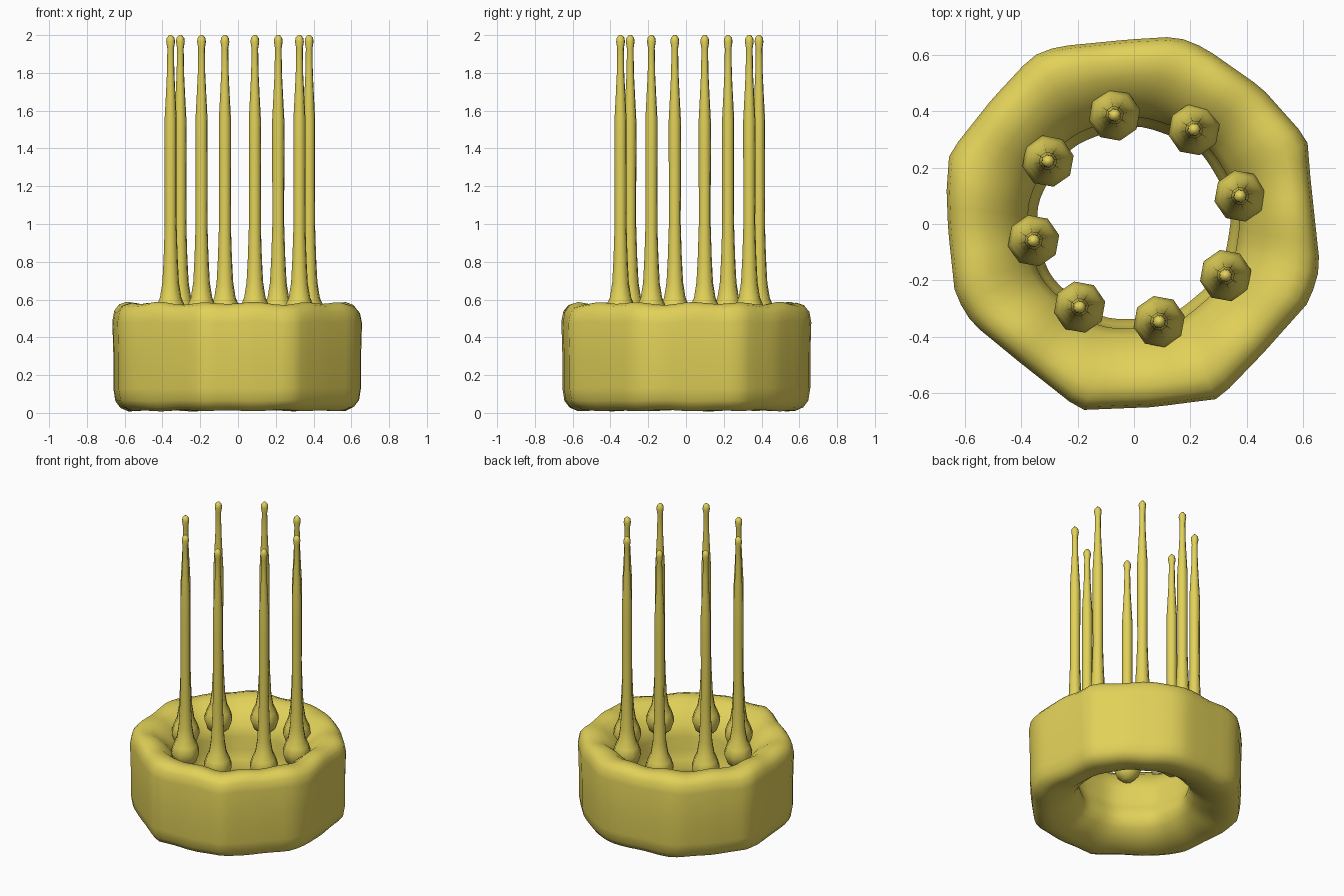
import bpy
import bmesh
from math import sin, cos, pi, radians
from mathutils import Vector

cube = bpy.data.objects.get("Cube")
if cube:
    bpy.data.objects.remove(cube)

# One warm yellow for everything
yellow = bpy.data.materials.new("warm_yellow")
yellow.use_nodes = True
colour = (0.76, 0.64, 0.10, 1)
yellow.diffuse_color = colour
yellow.node_tree.nodes["Principled BSDF"].inputs["Base Color"].default_value = colour


def add_object(name, loops, closed, location=(0, 0, 0)):
    """Skin a list of equal point loops; join the last to the first or cap the ends."""
    bm = bmesh.new()
    rows = [[bm.verts.new(p) for p in loop] for loop in loops]
    count = len(rows[0])
    pairs = list(zip(rows, rows[1:]))
    if closed:
        pairs.append((rows[-1], rows[0]))
    for low, high in pairs:
        for i in range(count):
            j = (i + 1) % count
            bm.faces.new((low[i], low[j], high[j], high[i]))
    if not closed:
        bm.faces.new(rows[0][::-1])
        bm.faces.new(rows[-1])
    bmesh.ops.recalc_face_normals(bm, faces=bm.faces)
    mesh = bpy.data.meshes.new(name)
    bm.to_mesh(mesh)
    bm.free()
    mesh.materials.append(yellow)
    obj = bpy.data.objects.new(name, mesh)
    obj.location = location
    bpy.context.collection.objects.link(obj)
    return obj


def smooth(obj, degrees):
    bpy.ops.object.select_all(action="DESELECT")
    obj.select_set(True)
    bpy.context.view_layer.objects.active = obj
    bpy.ops.object.shade_smooth_by_angle(angle=radians(degrees))


# Uneven outline of the ring, as corners seen from above
outline = [Vector(p) for p in (
    (.62, .18), (.61, .30), (.45, .48), (.25, .62), (.15, .66), (-.02, .65),
    (-.27, .625), (-.36, .59), (-.50, .44), (-.65, .25), (-.66, .12), (-.655, -.02),
    (-.63, -.25), (-.57, -.35), (-.40, -.49), (-.19, -.655), (.07, -.645),
    (.30, -.615), (.46, -.45), (.62, -.27), (.655, -.15))]


def outline_radius(angle):
    """Distance from the centre to the outline along a direction."""
    ray = Vector((cos(angle), sin(angle)))
    for a, b in zip(outline, outline[1:] + outline[:1]):
        if a.cross(ray) >= 0 and ray.cross(b) >= 0 and a.dot(ray) > 0:
            return a.cross(b) / ray.cross(b - a)
    return 0.65


# Ring section: radius and height, dished on top and rounded into the hole below
section = [(.65, .30), (.655, .48), (.645, .535), (.62, .567), (.58, .58), (.52, .57),
           (.45, .515), (.40, .45), (.375, .38), (.38, .29), (.36, .23),
           (.342, .18), (.347, .135), (.375, .09), (.44, .042), (.52, .014),
           (.575, .012), (.615, .03), (.64, .065), (.65, .13)]
steps = 72
loops = []
for r, z in section:
    fade = max(r - 0.33, 0) / 0.32
    loop = []
    for i in range(steps):
        a = 2 * pi * i / steps
        bump = 0.006 * sin(13 * a + 1) + 0.003 * sin(7 * a)
        radius = r + fade ** 1.5 * (outline_radius(a) - 0.65) + 0.004 * (1 - fade) * sin(9 * a)
        height = z + bump * (1.5 * z / 0.58 - 0.5)
        loop.append((radius * cos(a), radius * sin(a), max(height, 0)))
    loops.append(loop)
ring = add_object("ring", loops, True)
smooth(ring, 80)

# Rods: slim octagonal spindles on bulbous feet, standing around the hole
rod_profile = [(.03, .42), (.07, .455), (.093, .52), (.078, .565), (.058, .61),
               (.045, .69), (.038, .82), (.032, 1), (.033, 1.4), (.033, 1.55),
               (.026, 1.68), (.020, 1.8), (.018, 1.93), (.024, 1.965), (.021, 1.985), (.008, 2)]
sides = 8
for n in range(sides):
    turn = 2 * pi * n / sides + radians(12.2)
    foot = (0.01 + 0.375 * cos(turn), 0.02 + 0.375 * sin(turn), 0)
    loops = [[(r * cos(turn + 2 * pi * k / sides), r * sin(turn + 2 * pi * k / sides), z)
              for k in range(sides)] for r, z in rod_profile]
    rod = add_object("rod_%d" % (n + 1), loops, False, foot)
    smooth(rod, 60)
